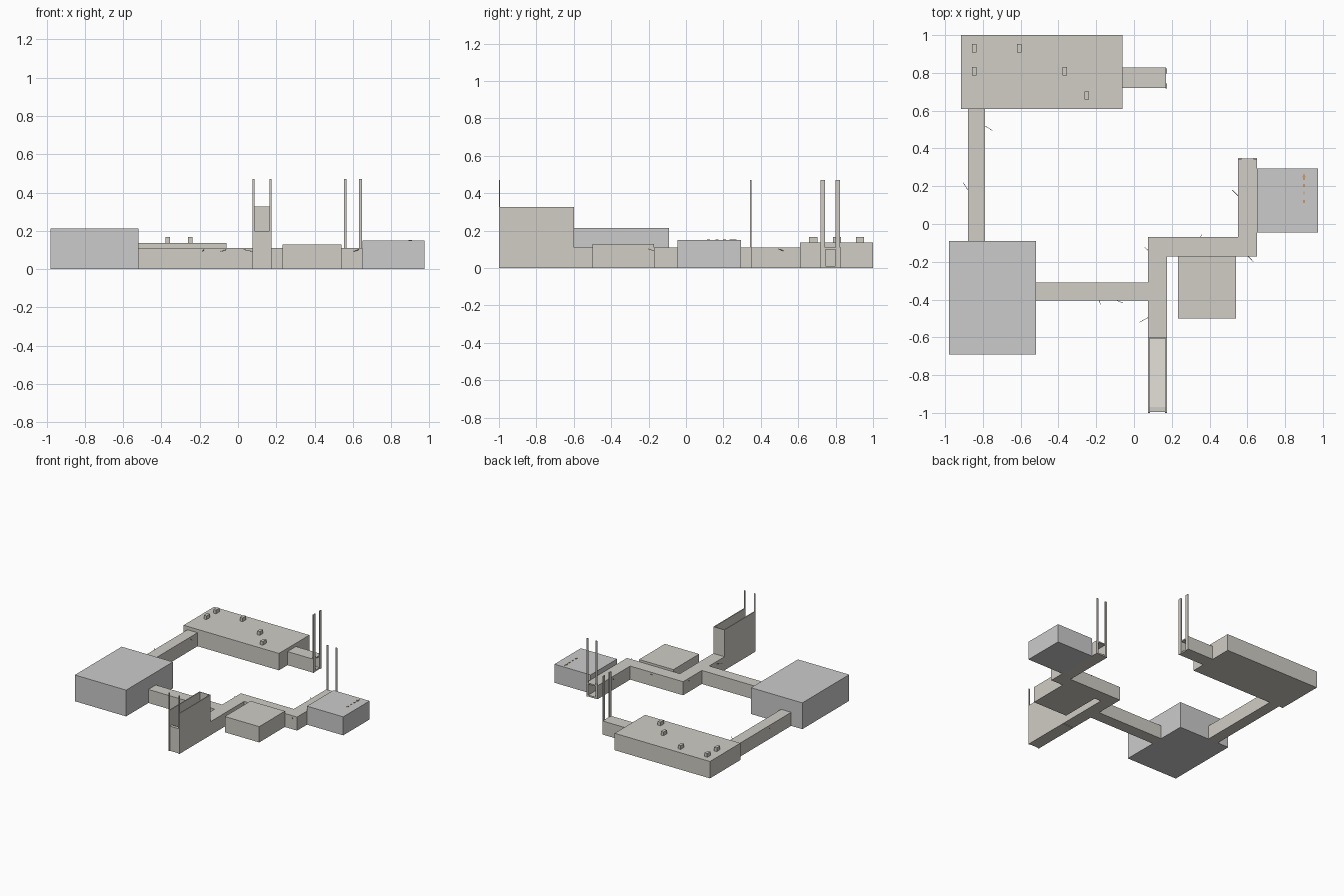
import bpy, bmesh, math
from mathutils import Vector

if "Cube" in bpy.data.objects:
    bpy.data.objects.remove(bpy.data.objects["Cube"])


def material(name, col):
    m = bpy.data.materials.new(name)
    m.diffuse_color = (*col, 1)
    m.use_nodes = True
    m.node_tree.nodes["Principled BSDF"].inputs["Base Color"].default_value = m.diffuse_color
    return m


STONE = material("stone", (0.63, 0.61, 0.56))
FLAME = material("warm_wood", (0.6, 0.33, 0.15))


def finish(name, bm, mat=None):
    bmesh.ops.recalc_face_normals(bm, faces=bm.faces)
    me = bpy.data.meshes.new(name)
    bm.to_mesh(me)
    bm.free()
    ob = bpy.data.objects.new(name, me)
    bpy.context.collection.objects.link(ob)
    if mat:
        me.materials.append(mat)
    return ob


def box(name, x0, x1, y0, y1, z0, z1, mat=STONE):
    bm = bmesh.new()
    bmesh.ops.create_cube(bm, size=1)
    for v in bm.verts:
        v.co = ((x0 + x1) / 2 + v.co.x * (x1 - x0),
                (y0 + y1) / 2 + v.co.y * (y1 - y0),
                (z0 + z1) / 2 + v.co.z * (z1 - z0))
    return finish(name, bm, mat)


def prism(name, pts, offset, mat=STONE):
    """Extrude a closed 3D outline along an offset vector."""
    bm = bmesh.new()
    face = bm.faces.new([bm.verts.new(p) for p in pts])
    ext = bmesh.ops.extrude_face_region(bm, geom=[face])
    moved = [g for g in ext["geom"] if isinstance(g, bmesh.types.BMVert)]
    bmesh.ops.translate(bm, verts=moved, vec=offset)
    return finish(name, bm, mat)


def cut(target, name, *dims):
    cutter = box(name, *dims)
    cutter.hide_render = True
    cutter.hide_viewport = False
    mod = target.modifiers.new("doorway", 'BOOLEAN')
    mod.operation, mod.object, mod.solver = 'DIFFERENCE', cutter, 'EXACT'
    bpy.context.view_layer.objects.active = target
    bpy.ops.object.modifier_apply(modifier=mod.name)
    bpy.data.objects.remove(cutter)


def stick(name, a, b, r=0.0015, mat=STONE):
    a, b = Vector(a), Vector(b)
    bm = bmesh.new()
    bmesh.ops.create_cone(bm, cap_ends=True, segments=6, radius1=r, radius2=r,
                          depth=(b - a).length)
    ob = finish(name, bm, mat)
    ob.location = (a + b) / 2
    ob.rotation_euler = (b - a).to_track_quat('Z', 'Y').to_euler()
    return ob


# Rooms
box("great_hall", -0.915, -0.06, 0.61, 1.0, 0, 0.137)
box("west_room", -0.98, -0.52, -0.69, -0.09, 0, 0.213, None)
box("small_room", 0.232, 0.54, -0.5, -0.17, 0, 0.128)
box("east_room", 0.65, 0.975, -0.045, 0.293, 0, 0.15, None)

# Corridors
H = 0.11
box("west_corridor", -0.88, -0.79, -0.09, 0.61, 0, H)
box("middle_corridor", -0.52, 0.075, -0.405, -0.31, 0, H)
hall_passage = box("hall_passage", -0.06, 0.17, 0.72, 0.828, 0, H)
plan = [(0.075, -0.6), (0.175, -0.6), (0.175, -0.172), (0.65, -0.172),
        (0.65, 0.348), (0.55, 0.348), (0.55, -0.07), (0.075, -0.07)]
winding = prism("winding_corridor", [(x, y, 0) for x, y in plan], (0, 0, H))

# Open doorways at the loose corridor ends
cut(hall_passage, "hall_door_cut", 0.0, 0.2, 0.745, 0.798, 0.012, 0.1)
cut(winding, "corridor_door_cut", 0.568, 0.633, 0.2, 0.4, 0.012, 0.1)

# Entrance stairwell: side walls, back wall and ramp
for side, x0, x1 in (("left", 0.075, 0.083), ("right", 0.167, 0.175)):
    box(f"stairwell_{side}_wall", x0, x1, -0.995, -0.6, 0, 0.327)
box("stairwell_back_wall", 0.083, 0.167, -0.606, -0.6, 0.1, 0.327)
ramp = [(-0.995, 0), (-0.606, 0), (-0.606, 0.005), (-0.97, 0.2), (-0.995, 0.2)]
prism("stairwell_ramp", [(0.083, y, z) for y, z in ramp], (0.084, 0, 0))

# Tall gate posts at the three openings
TOP = 0.47
for i, (x0, x1) in enumerate(((0.075, 0.085), (0.165, 0.175))):
    box(f"entrance_post_{i}", x0, x1, -1.0, -0.994, 0, TOP)
for i, (x0, x1) in enumerate(((0.553, 0.568), (0.633, 0.649))):
    box(f"corridor_post_{i}", x0, x1, 0.342, 0.35, 0, TOP)
for i, (y0, y1) in enumerate(((0.718, 0.744), (0.798, 0.824))):
    box(f"hall_post_{i}", 0.166, 0.174, y0, y1, 0, TOP)

# Small blocks on the hall roof
for i, (x, y) in enumerate(((-0.845, 0.93), (-0.845, 0.808), (-0.607, 0.93),
                            (-0.367, 0.808), (-0.25, 0.68))):
    box(f"roof_block_{i}", x - 0.012, x + 0.012, y - 0.022, y + 0.022, 0.13, 0.167)

# Thin torch sticks poking out of the corridor walls
torches = [(-0.79, 0.52, -0.75, 0.495), (-0.88, 0.18, -0.905, 0.22),
           (-0.185, -0.405, -0.178, -0.425), (-0.09, -0.405, -0.06, -0.418),
           (0.075, -0.495, 0.03, -0.52), (0.075, -0.14, 0.055, -0.122),
           (0.35, -0.07, 0.36, -0.055), (0.605, -0.172, 0.632, -0.2),
           (0.55, 0.15, 0.52, 0.18)]
for i, (xa, ya, xb, yb) in enumerate(torches):
    stick(f"torch_{i}", (xa, ya, 0.092), (xb, yb, 0.102))

# Row of little wooden pieces on the east room roof
for i, (y, w) in enumerate(((0.12, 0.012), (0.165, 0.005), (0.205, 0.008), (0.24, 0.008))):
    box(f"roof_trinket_{i}", 0.9 - w / 2, 0.9 + w / 2, y - 0.008, y + 0.008,
        0.145, 0.153, FLAME)
prism("roof_trinket_tip", [(0.89, 0.245, 0.146), (0.91, 0.245, 0.146), (0.9, 0.27, 0.146)],
      (0, 0, 0.007), FLAME)
